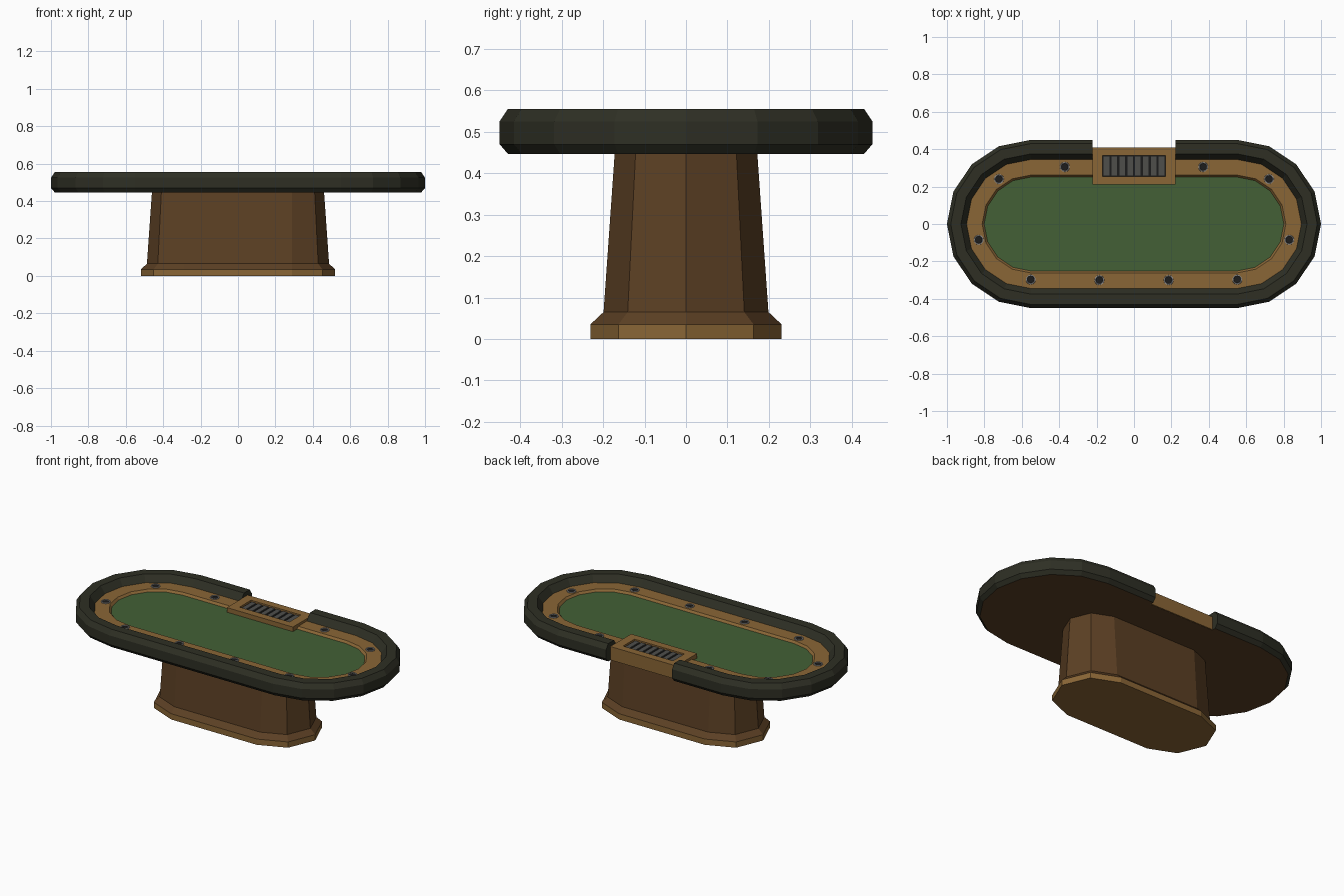
import bpy, bmesh, math
from mathutils import Matrix

if "Cube" in bpy.data.objects:
    bpy.data.objects.remove(bpy.data.objects["Cube"])


def mat(name, r, g, b):
    m = bpy.data.materials.new(name)
    lin = [((c / 255 + 0.055) / 1.055) ** 2.4 for c in (r, g, b)]
    m.diffuse_color = (*lin, 1)
    m.use_nodes = True
    m.node_tree.nodes["Principled BSDF"].inputs["Base Color"].default_value = m.diffuse_color
    return m


LEATHER = mat("dark leather", 46, 47, 36)
WOOD = mat("light wood", 138, 102, 54)
BROWN = mat("brown wood", 92, 64, 36)
FELT = mat("green felt", 67, 96, 54)
METAL = mat("silver metal", 150, 150, 150)
BLACK = mat("black", 28, 28, 28)
GREY = mat("tray grey", 78, 78, 75)


def finish(name, bm, *mats):
    bmesh.ops.recalc_face_normals(bm, faces=bm.faces)
    me = bpy.data.meshes.new(name)
    bm.to_mesh(me)
    bm.free()
    for m in mats:
        me.materials.append(m)
    ob = bpy.data.objects.new(name, me)
    bpy.context.collection.objects.link(ob)
    return ob


def stadium(c, n):
    """Clockwise from the back right: (centre x, direction) pairs, n segments per end."""
    pts = []
    for side, start in ((1, 90), (-1, -90)):
        for i in range(n + 1):
            a = math.radians(start - 180 * i / n)
            pts.append((side * c, math.cos(a), math.sin(a)))
    return pts


def section(bm, p, profile):
    return [bm.verts.new((p[0] + r * p[1], r * p[2], z)) for r, z in profile]


def sweep(bm, path, profile, closed):
    """Carry a closed (offset, height) profile along the stadium path."""
    rows = [section(bm, p, profile) for p in path]
    n = len(profile)
    for i in range(len(rows) - (0 if closed else 1)):
        a, b = rows[i], rows[(i + 1) % len(rows)]
        for j in range(n):
            k = (j + 1) % n
            bm.faces.new((a[j], a[k], b[k], b[j]))
    if not closed:
        bm.faces.new(rows[0])
        bm.faces.new(rows[-1])


def loft(bm, path, levels):
    """Solid stadium through (radius, height) levels."""
    rows = [section(bm, p, levels) for p in path]
    for i in range(len(rows)):
        a, b = rows[i], rows[(i + 1) % len(rows)]
        for j in range(len(levels) - 1):
            bm.faces.new((a[j], a[j + 1], b[j + 1], b[j]))
    bm.faces.new([r[0] for r in rows])
    bm.faces.new([r[-1] for r in rows])


def box(bm, x0, x1, y0, y1, z0, z1):
    m = Matrix.Translation(((x0 + x1) / 2, (y0 + y1) / 2, (z0 + z1) / 2))
    bmesh.ops.create_cube(bm, size=1, matrix=m @ Matrix.Diagonal((x1 - x0, y1 - y0, z1 - z0, 1)))


TOP = stadium(0.55, 8)
FOOT = stadium(0.288, 4)

# Pedestal: light foot, brown flared column
bm = bmesh.new()
loft(bm, FOOT, [(0.231, 0), (0.231, 0.035)])
finish("pedestal_foot", bm, WOOD)
bm = bmesh.new()
loft(bm, FOOT, [(0.231, 0.035), (0.199, 0.065), (0.172, 0.45)])
finish("pedestal_column", bm, BROWN)

# Table board, felt and wooden race track
bm = bmesh.new()
loft(bm, TOP, [(0.405, 0.447), (0.405, 0.49)])
finish("table_board", bm, BROWN)
bm = bmesh.new()
loft(bm, TOP, [(0.27, 0.485), (0.27, 0.502)])
finish("felt", bm, FELT)
bm = bmesh.new()
sweep(bm, TOP, [(0.36, 0.485), (0.36, 0.515), (0.262, 0.515), (0.251, 0.502), (0.251, 0.485)], True)
finish("wood_track", bm, WOOD)

# Padded rail, open at the dealer gap; its underside is brown
bm = bmesh.new()
path = [(0.222, 0, 1)] + TOP + [(-0.222, 0, 1)]
sweep(bm, path, [(0.345, 0.447), (0.43, 0.447), (0.45, 0.47), (0.45, 0.525),
                 (0.43, 0.555), (0.375, 0.555), (0.345, 0.515)], False)
rail = finish("padded_rail", bm, LEATHER, BROWN)
for f in rail.data.polygons:
    if f.normal.z < -0.95:
        f.material_index = 1

# Dealer tray: frame, dark floor, dividers
bm = bmesh.new()
for s in (-1, 1):
    x0, x1 = sorted((s * 0.168, s * 0.222))
    box(bm, x0, x1, 0.21, 0.41, 0.448, 0.53)
box(bm, -0.168, 0.168, 0.21, 0.255, 0.448, 0.53)
box(bm, -0.168, 0.168, 0.365, 0.41, 0.448, 0.53)
finish("dealer_tray_frame", bm, WOOD)
bm = bmesh.new()
box(bm, -0.168, 0.168, 0.255, 0.365, 0.5, 0.517)
finish("dealer_tray_floor", bm, BLACK)
bm = bmesh.new()
for i in range(8):
    x = -0.147 + i * 0.042
    box(bm, x - 0.015, x + 0.015, 0.258, 0.362, 0.51, 0.523)
finish("dealer_tray_slots", bm, GREY)

# Cup holders: metal rim and dark well
rim, well = bmesh.new(), bmesh.new()
N = 12
for cx, cy in ((0.37, 0.305), (0.722, 0.24), (0.83, -0.085), (0.552, -0.297), (0.185, -0.3)):
    for s in (-1, 1):
        rows = []
        for i in range(N):
            a = 2 * math.pi * i / N
            rows.append([rim.verts.new((s * cx + r * math.cos(a), cy + r * math.sin(a), z))
                         for r, z in ((0.027, 0.512), (0.026, 0.519), (0.021, 0.519), (0.017, 0.512))])
        for i in range(N):
            a, b = rows[i], rows[(i + 1) % N]
            for j in range(4):
                rim.faces.new((a[j], a[(j + 1) % 4], b[(j + 1) % 4], b[j]))
        bmesh.ops.create_cone(well, cap_ends=True, segments=N, radius1=0.02, radius2=0.02,
                              depth=0.006, matrix=Matrix.Translation((s * cx, cy, 0.5128)))
finish("cup_holder_rims", rim, METAL)
finish("cup_holder_wells", well, BLACK)
